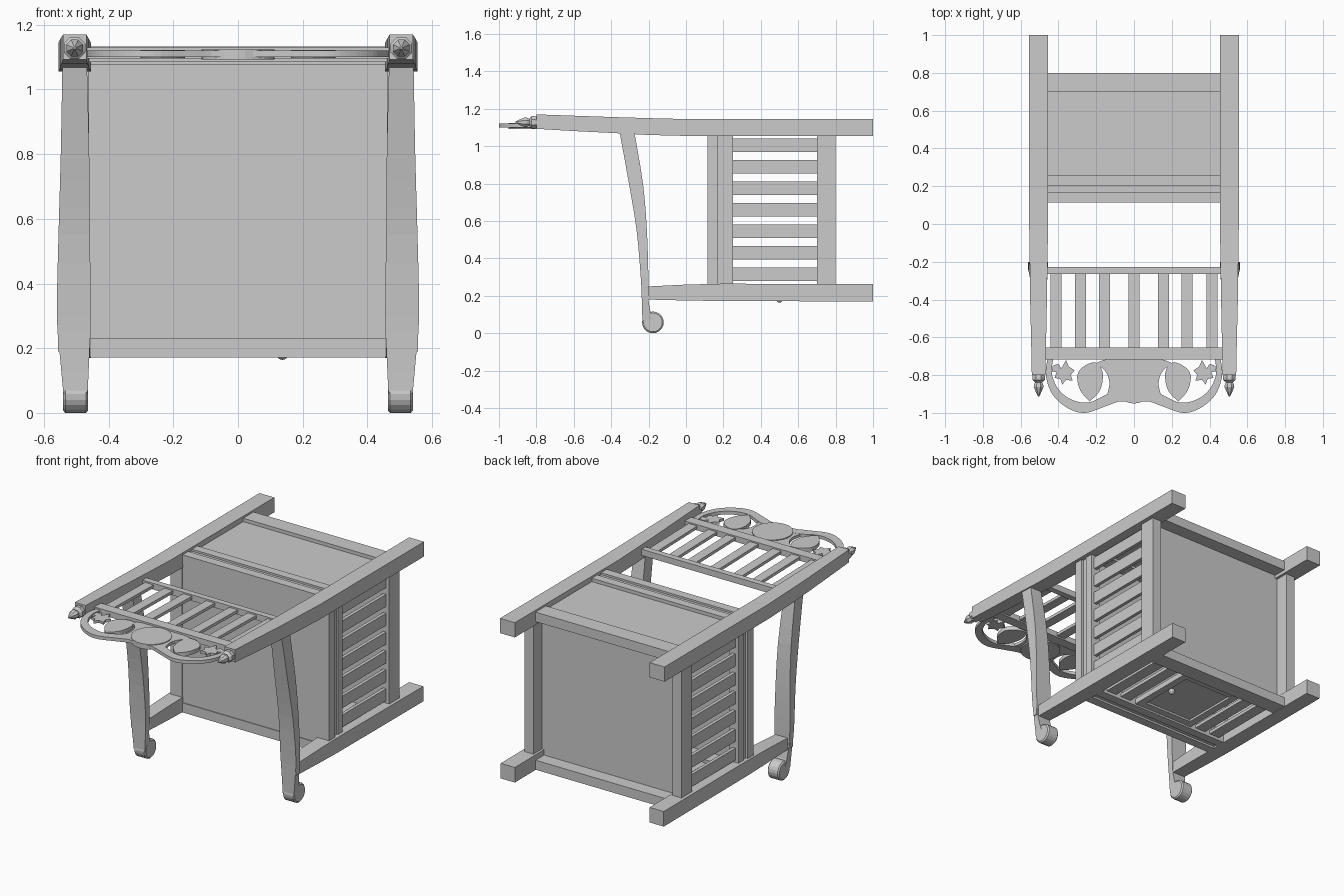
import bpy, bmesh, math
from mathutils import Matrix

if "Cube" in bpy.data.objects:
    bpy.data.objects.remove(bpy.data.objects["Cube"])


def make(name, bm):
    bmesh.ops.recalc_face_normals(bm, faces=bm.faces)
    me = bpy.data.meshes.new(name)
    bm.to_mesh(me)
    bm.free()
    ob = bpy.data.objects.new(name, me)
    bpy.context.collection.objects.link(ob)
    return ob


def loft(name, rings):
    """Skin a list of equal-length rings and cap both ends."""
    bm = bmesh.new()
    vs = [[bm.verts.new(p) for p in r] for r in rings]
    n = len(vs[0])
    for a, b in zip(vs, vs[1:]):
        for i in range(n):
            bm.faces.new((a[i], a[(i + 1) % n], b[(i + 1) % n], b[i]))
    bm.faces.new(vs[0])
    bm.faces.new(vs[-1])
    return make(name, bm)


def box(name, x0, x1, y0, y1, z0, z1):
    return loft(name, [[(x0, y0, z), (x1, y0, z), (x1, y1, z), (x0, y1, z)] for z in (z0, z1)])


def plate(name, pts, z0, z1):
    return loft(name, [[(x, y, z) for x, y in pts] for z in (z0, z1)])


def smooth_path(pts, n=5):
    """Catmull-Rom through the points."""
    out = []
    for i in range(len(pts) - 1):
        p = [pts[max(i - 1, 0)], pts[i], pts[i + 1], pts[min(i + 2, len(pts) - 1)]]
        for k in range(n):
            t = k / n
            out.append(tuple(0.5 * (2 * b + (c - a) * t + (2 * a - 5 * b + 4 * c - d) * t * t
                                    + (3 * b - a - 3 * c + d) * t ** 3) for a, b, c, d in zip(*p)))
    return out + [pts[-1]]


def bar_y(name, s, rows):
    """Square bar along y: rows of (y, x0, x1, z0, z1)."""
    return loft(name, [[(s * a, y, c), (s * b, y, c), (s * b, y, d), (s * a, y, d)]
                       for y, a, b, c, d in rows])


def lathe_y(name, cx, cz, prof, n=8):
    return loft(name, [[(cx + r * math.cos(math.tau * (i + .5) / n), y,
                         cz + r * math.sin(math.tau * (i + .5) / n)) for i in range(n)]
                       for r, y in prof])


for s, side in ((1, "right"), (-1, "left")):
    def sbox(name, x0, x1, *rest):
        return box(f"{side}_{name}", *sorted((s * x0, s * x1)), *rest)

    # Rear post and finial
    bar_y(side + "_rear_post", s, [
        (1, .455, .555, 1.055, 1.145), (0, .455, .555, 1.055, 1.145),
        (-.2, .458, .552, 1.06, 1.15), (-.4, .461, .55, 1.071, 1.156),
        (-.6, .465, .545, 1.081, 1.163), (-.8, .469, .541, 1.093, 1.17)])
    lathe_y(side + "_finial", s * .505, 1.128, [
        (.032, -.79), (.036, -.81), (.036, -.825), (.02, -.838), (.026, -.85),
        (.028, -.862), (.018, -.885), (.004, -.912)])

    # Front leg
    bar_y(side + "_front_leg", s, [
        (1, .455, .55, .17, .262), (.2, .455, .55, .172, .265),
        (0, .457, .548, .175, .26), (-.205, .462, .545, .18, .25)])

    # Curved arm with scroll end
    rows = smooth_path([(1.075, -.355, -.276, .467, .543), (.8, -.305, -.23, .46, .548),
                        (.55, -.264, -.209, .458, .555), (.3, -.242, -.201, .455, .56),
                        (.17, -.236, -.2, .46, .55), (.06, -.233, -.175, .465, .54)], 3)
    loft(side + "_arm", [[(s * c, a, z), (s * d, a, z), (s * d, b, z), (s * c, b, z)]
                         for z, a, b, c, d in rows])
    loft(side + "_arm_scroll", [[(s * x, -.177 + r * math.cos(math.tau * i / 20),
                                  .058 + r * math.sin(math.tau * i / 20)) for i in range(20)]
                                for x, r in ((.463, .05), (.47, .058), (.534, .058), (.541, .05))])
    sbox("arm_peg", .54, .557, -.235, -.205, .19, .245)

    # Side frame: stepped seat rail and bottom rail
    sbox("seat_rail", .46, .535, .115, .17, .25, 1.06)
    sbox("seat_rail_step", .47, .522, .17, .205, .25, 1.06)
    sbox("seat_rail_lower", .47, .53, .205, .252, .25, 1.06)
    sbox("bottom_rail", .47, .53, .70, .80, .25, 1.06)

    # Side slats
    for i in range(7):
        zc = .315 + i * .115
        sbox(f"side_slat_{i}", .49, .51, .24, .71, zc - .037, zc + .037)

    # Front slats beside the door
    for i, xc in enumerate((.28, .385)):
        sbox(f"front_slat_{i}", xc - .035, xc + .035, .24, .71, .19, .21)

    # Scrolled crest band
    outer = smooth_path([(.455, -.70), (.467, -.80), (.43, -.905), (.35, -.975), (.26, -1.0),
                         (.15, -.965), (.07, -.938), (0, -.95)])
    inner = smooth_path([(.425, -.70), (.435, -.79), (.40, -.875), (.33, -.93), (.24, -.945),
                         (.15, -.905), (.09, -.89), (0, -.89)])
    bm = bmesh.new()
    grid = [[bm.verts.new((s * x, y, z)) for (x, y), z in ((o, 1.1), (p, 1.1), (p, 1.12), (o, 1.12))]
            for o, p in zip(outer, inner)]
    for a, b in zip(grid, grid[1:]):
        for i in range(4):
            bm.faces.new((a[i], a[(i + 1) % 4], b[(i + 1) % 4], b[i]))
    bm.faces.new(grid[0])
    bm.faces.new(grid[-1])
    make(side + "_crest_band", bm)

    # Carved fruit, stem and leaf
    fruit = smooth_path([(.235, -.94), (.18, -.88), (.165, -.79), (.20, -.735), (.26, -.75),
                         (.30, -.80), (.285, -.88), (.235, -.94)])[:-1]
    plate(side + "_crest_fruit", [(s * x, y) for x, y in fruit], 1.098, 1.122)
    stem = smooth_path([(.10, -.71), (.16, -.72), (.21, -.745), (.17, -.76), (.14, -.80),
                        (.13, -.85), (.14, -.90), (.115, -.86), (.105, -.78), (.10, -.71)], 3)[:-1]
    plate(side + "_crest_stem", [(s * x, y) for x, y in stem], 1.101, 1.119)
    leaf = [(.43, -.75), (.40, -.74), (.385, -.765), (.36, -.72), (.345, -.755), (.315, -.775),
            (.335, -.80), (.325, -.83), (.36, -.825), (.38, -.85), (.39, -.82), (.42, -.815),
            (.41, -.785), (.435, -.78)]
    plate(side + "_crest_leaf", [(s * x, y) for x, y in leaf], 1.102, 1.118)

# Crest centre: body and raised medallion
half = [(.11, -.70), (.105, -.76), (.115, -.82), (.125, -.88), (.15, -.92), (.10, -.94), (.04, -.94)]
plate("crest_body", half + [(-x, y) for x, y in reversed(half)], 1.101, 1.119)
plate("crest_medallion", [(.113 * math.cos(math.tau * i / 32), -.835 + .115 * math.sin(math.tau * i / 32))
                          for i in range(32)], 1.093, 1.124)

# Chair back: rails and slats
box("back_lower_rail", -.47, .47, -.265, -.228, 1.085, 1.123)
box("back_upper_rail", -.47, .47, -.717, -.655, 1.095, 1.13)
for i, xc in enumerate((-.413, -.283, -.155, 0, .155, .28, .413)):
    bar_y(f"back_slat_{i}", 1, [(-.245, xc - .029, xc + .029, 1.095, 1.113),
                                (-.68, xc - .029, xc + .029, 1.104, 1.122)])

# Seat and cabinet bottom
box("seat", -.465, .465, .12, .165, .18, 1.125)
box("cabinet_bottom", -.48, .48, .70, .718, .19, 1.12)

# Rails across the rear (upper) and front (lower) sides of the cabinet
for name, z0, z1, d in (("rear", 1.075, 1.133, -.012), ("front", .172, .23, .012)):
    lo, hi = (z0, z1 + d) if d < 0 else (z0 + d, z1)
    box(name + "_seat_rail", -.46, .46, .115, .17, z0, z1)
    box(name + "_seat_rail_step", -.46, .46, .17, .205, lo, hi)
    box(name + "_seat_rail_lower", -.46, .46, .205, .258, z0, z1)
    box(name + "_bottom_rail", -.46, .46, .70, .80, z0, z1)
box("rear_panel", -.46, .46, .25, .71, 1.09, 1.112)

# Front door with raised border and knob
box("door_panel", -.18, .18, .25, .71, .195, .215)
for x in (-.185, .185):
    box("door_stile", x - .022, x + .022, .255, .705, .182, .215)
for y in (.28, .68):
    box("door_rail", -.17, .17, y - .022, y + .022, .183, .215)
bm = bmesh.new()
bmesh.ops.create_uvsphere(bm, u_segments=12, v_segments=8, radius=.019,
                          matrix=Matrix.Translation((.137, .5, .183)))
bmesh.ops.create_cone(bm, cap_ends=True, segments=10, radius1=.01, radius2=.01, depth=.03,
                      matrix=Matrix.Translation((.137, .5, .195)))
make("door_knob", bm)
